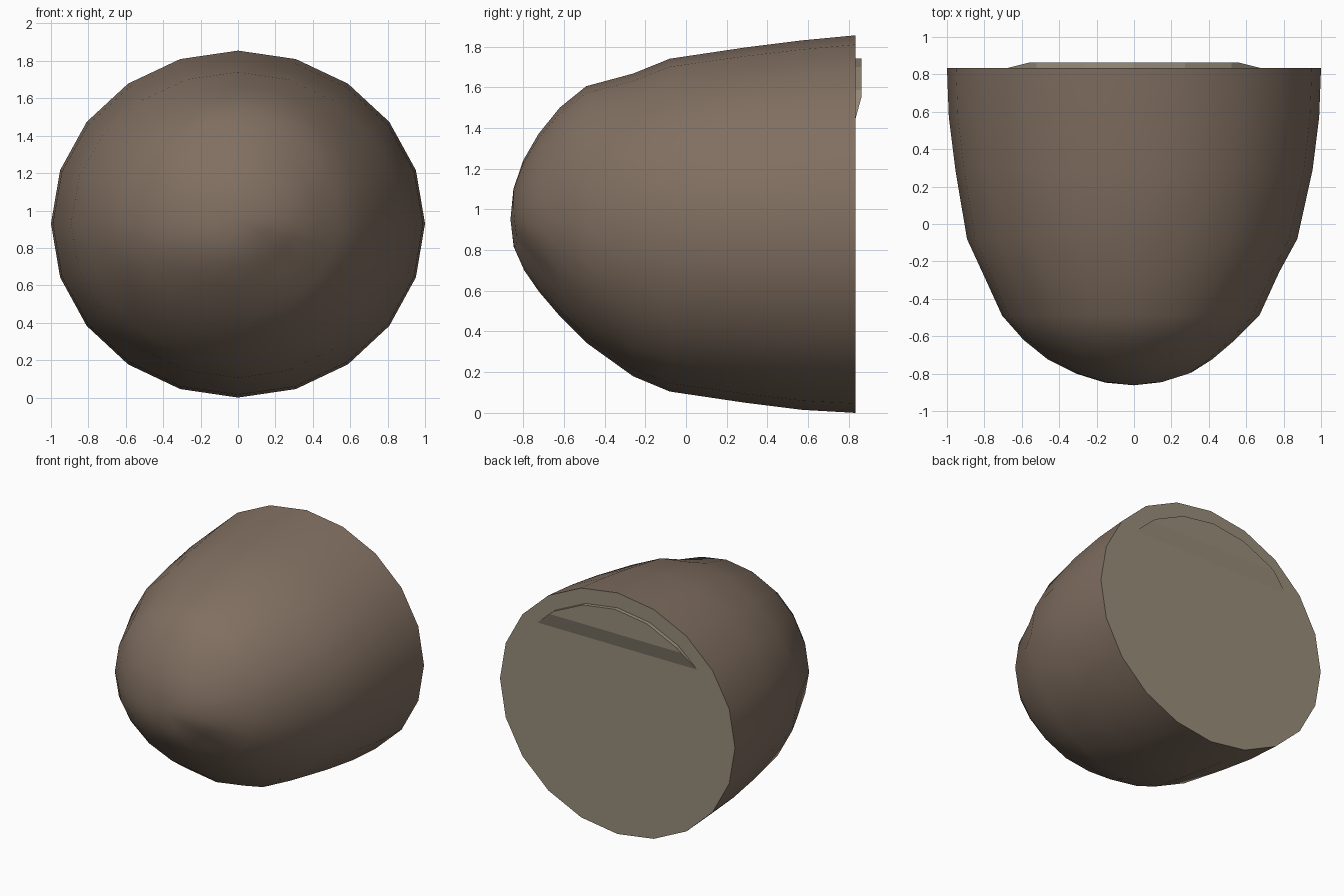
import bpy, bmesh, math

if "Cube" in bpy.data.objects:
    bpy.data.objects.remove(bpy.data.objects["Cube"])

SIDES = 20
ZC = 0.93          # height of the long axis
BACK = 0.833       # plane of the cut face


def material(name, rgb):
    m = bpy.data.materials.new(name)
    m.diffuse_color = (*rgb, 1)
    m.use_nodes = True
    m.node_tree.nodes["Principled BSDF"].inputs["Base Color"].default_value = m.diffuse_color
    return m


def add_object(name, bm, mat):
    bmesh.ops.recalc_face_normals(bm, faces=bm.faces)
    me = bpy.data.meshes.new(name)
    bm.to_mesh(me)
    bm.free()
    me.materials.append(mat)
    ob = bpy.data.objects.new(name, me)
    bpy.context.collection.objects.link(ob)
    return ob


brown = material("brown_skin", (0.22, 0.16, 0.12))
tan = material("tan_cut", (0.31, 0.265, 0.195))

# Rings of the rounded body: y, right reach, left reach, up reach, down reach
rings = [
    (BACK, 1.00, 1.00, 0.925, 0.93),
    (0.57, 0.99, 0.99, 0.90, 0.915),
    (0.29, 0.955, 0.955, 0.865, 0.88),
    (-0.08, 0.873, 0.893, 0.81, 0.825),
    (-0.26, 0.775, 0.81, 0.737, 0.75),
    (-0.49, 0.67, 0.705, 0.675, 0.585),
    (-0.62, 0.54, 0.59, 0.57, 0.455),
    (-0.725, 0.42, 0.46, 0.44, 0.335),
    (-0.80, 0.31, 0.31, 0.31, 0.23),
    (-0.848, 0.155, 0.155, 0.17, 0.12),
]


def ring_points(y, right, left, up, down):
    for i in range(SIDES):
        a = math.tau * i / SIDES
        c, s = math.cos(a), math.sin(a)
        yield (c * (right if c > 0 else left), y, ZC + s * (up if s > 0 else down))


# Body with a shallow dent low on the right of the nose
bm = bmesh.new()
loops = [[bm.verts.new(p) for p in ring_points(*r)] for r in rings]
tip = bm.verts.new((0, -0.863, 0.95))
for a, b in zip(loops, loops[1:]):
    for i in range(SIDES):
        j = (i + 1) % SIDES
        bm.faces.new((a[i], a[j], b[j], b[i]))
for i in range(SIDES):
    bm.faces.new((loops[-1][i], loops[-1][(i + 1) % SIDES], tip))
for v in bm.verts:
    if v.co.y < -0.45:
        d2 = (v.co.x - 0.24) ** 2 + (v.co.z - 0.72) ** 2
        v.co.y += 0.055 * math.exp(-d2 / 0.025)
for f in bm.faces:
    f.smooth = True
add_object("rounded_body", bm, brown)

# Flat cut face closing the back
bm = bmesh.new()
bm.faces.new([bm.verts.new(p) for p in ring_points(*rings[0])])
cap = add_object("cut_face", bm, tan)
if cap.data.polygons[0].normal.y < 0:
    cap.data.flip_normals()

# Raised half-moon ledge: arc on top, sloping chord below
arc = [(0.885 * math.cos(math.radians(d)), ZC + 0.81 * math.sin(math.radians(d)))
       for d in (54, 72, 90, 108, 126)]
bm = bmesh.new()


def outline(y, x_end, z_end):
    pts = [(x_end, z_end)] + arc + [(-x_end, z_end)]
    return [bm.verts.new((x, y, z)) for x, z in pts]


front = outline(0.863, 0.56, 1.555)
base = outline(BACK, 0.68, 1.445)
bm.faces.new(front)
for i in range(len(front)):
    j = (i + 1) % len(front)
    bm.faces.new((front[i], front[j], base[j], base[i]))
add_object("half_moon_ledge", bm, tan)
